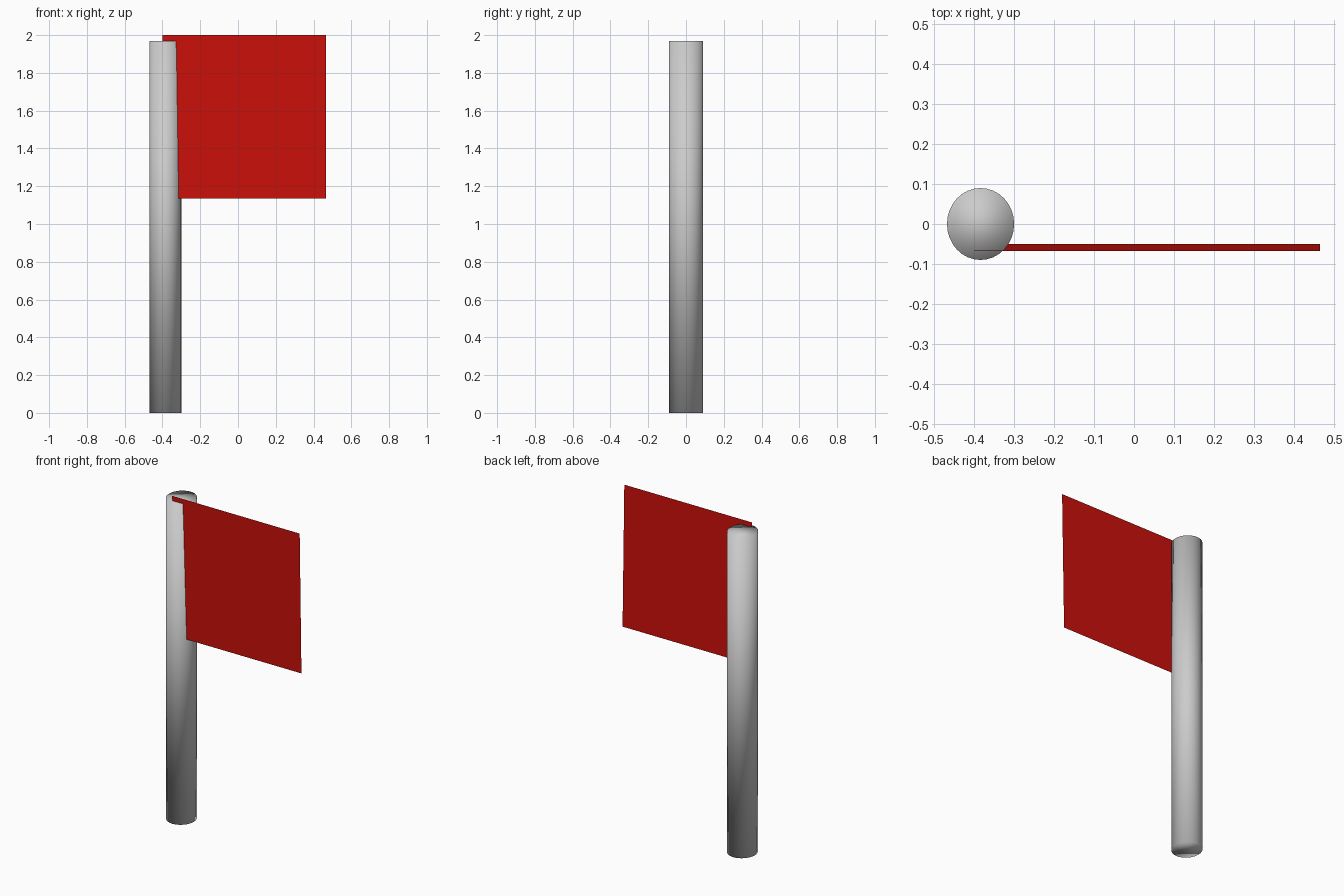
import bpy

if "Cube" in bpy.data.objects:
    bpy.data.objects.remove(bpy.data.objects["Cube"])

# Pole: slightly oval closed cylinder, smooth all over
bpy.ops.mesh.primitive_cylinder_add(vertices=32, radius=1, depth=1.97,
                                    location=(-0.384, 0, 0.985))
pole = bpy.context.object
pole.name = "pole"
pole.scale = (0.084, 0.09, 1)
bpy.ops.object.transform_apply(location=False, rotation=False, scale=True)
bpy.ops.object.shade_smooth()

# Flag: single thin sheet, leaning slightly forward at the top
x0, x1 = -0.40, 0.466
top_y, top_z = -0.067, 2.0
low_y, low_z = -0.05, 1.135
mesh = bpy.data.meshes.new("flag")
mesh.from_pydata([(x0, low_y, low_z), (x1, low_y, low_z),
                  (x1, top_y, top_z), (x0, top_y, top_z)],
                 [], [(0, 1, 2, 3)])
flag = bpy.data.objects.new("flag", mesh)
bpy.context.collection.objects.link(flag)

# Red cloth
red = bpy.data.materials.new("red_cloth")
red.diffuse_color = (0.6, 0.005, 0.003, 1)
red.use_nodes = True
red.node_tree.nodes["Principled BSDF"].inputs["Base Color"].default_value = red.diffuse_color
mesh.materials.append(red)
